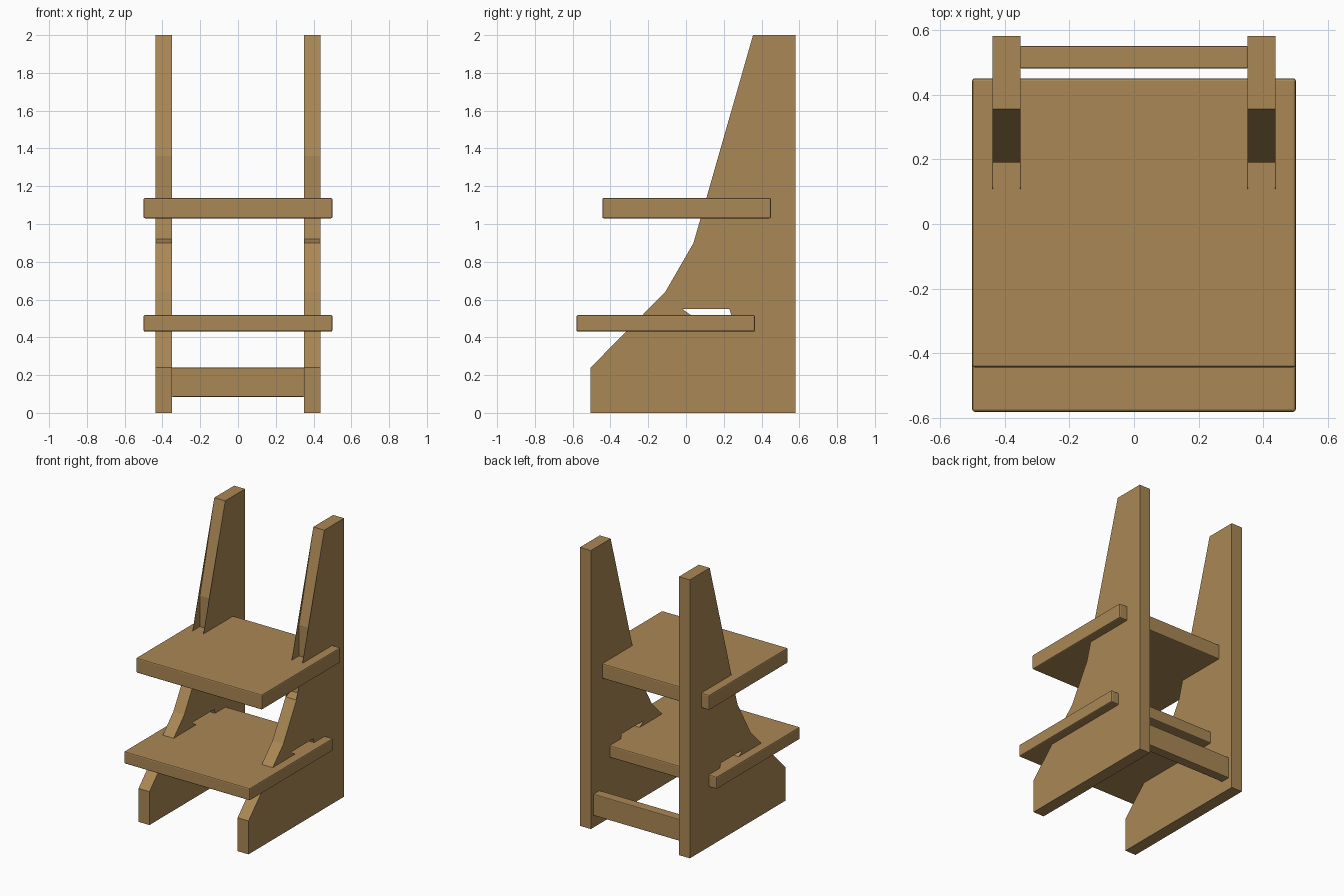
import bpy, bmesh

if "Cube" in bpy.data.objects:
    bpy.data.objects.remove(bpy.data.objects["Cube"], do_unlink=True)

wood = bpy.data.materials.new("warm wood")
wood.use_nodes = True
COLOUR = (0.40, 0.245, 0.09, 1)
wood.diffuse_color = COLOUR
wood.node_tree.nodes["Principled BSDF"].inputs["Base Color"].default_value = COLOUR


def finish(name, bm):
    bmesh.ops.recalc_face_normals(bm, faces=bm.faces)
    mesh = bpy.data.meshes.new(name)
    bm.to_mesh(mesh)
    bm.free()
    mesh.materials.append(wood)
    obj = bpy.data.objects.new(name, mesh)
    bpy.context.collection.objects.link(obj)
    return obj


def prism(name, profile, x0, x1):
    """Extrude a (y, z) profile along x."""
    bm = bmesh.new()
    face = bm.faces.new([bm.verts.new((x0, y, z)) for y, z in profile])
    ext = bmesh.ops.extrude_face_region(bm, geom=[face])
    moved = [v for v in ext["geom"] if isinstance(v, bmesh.types.BMVert)]
    bmesh.ops.translate(bm, verts=moved, vec=(x1 - x0, 0, 0))
    return finish(name, bm)


def board(name, x, y, z, bevel):
    """Box between the given ranges, with eased edges."""
    obj = prism(name, [(y[0], z[0]), (y[1], z[0]), (y[1], z[1]), (y[0], z[1])], *x)
    mod = obj.modifiers.new("eased edges", "BEVEL")
    mod.width = bevel
    mod.segments = 2
    return obj


# Side panel outline, hollowed along the front edge around the upper shelf
PANEL = [(0.58, 0), (0.58, 2), (0.355, 2), (0.19, 1.36), (0.19, 1.10),
         (0.12, 1.03), (0.10, 0.92), (0.04, 0.9), (-0.11, 0.64),
         (-0.505, 0.24), (-0.505, 0)]
# Thin cheeks that close the hollow at both faces of a panel
CHEEK = [(0.355, 2), (0.04, 0.9), (0.10, 0.92), (0.12, 1.03), (0.19, 1.10), (0.19, 1.36)]
# Clearance slot above the lower shelf
SLOT = [(-0.02, 0.55), (0.05, 0.5), (0.245, 0.5), (0.23, 0.55)]

for side, sx in (("left", 1), ("right", -1)):
    inner, outer = 0.35 * sx, 0.437 * sx
    panel = prism(side + "_side_panel", PANEL, inner, outer)
    cutter = prism(side + "_slot_cutter", SLOT, inner - 0.05 * sx, outer + 0.05 * sx)
    cutter.hide_render = True
    cutter.hide_set(True)
    cutter.display_type = "WIRE"
    cut = panel.modifiers.new("shelf slot", "BOOLEAN")
    cut.operation = "DIFFERENCE"
    cut.solver = "EXACT"
    cut.object = cutter
    # bake the slot so that no cutter remains
    bpy.context.view_layer.objects.active = panel
    bpy.ops.object.modifier_apply(modifier=cut.name)
    bpy.data.objects.remove(cutter, do_unlink=True)
    prism(side + "_inner_cheek", CHEEK, inner, inner + 0.002 * sx)
    prism(side + "_outer_cheek", CHEEK, outer - 0.002 * sx, outer)

# Shelves pass through both panels, and a rail ties the panels at the back
board("upper_shelf", (-0.5, 0.5), (-0.443, 0.45), (1.03, 1.138), 0.008)
board("lower_shelf", (-0.5, 0.5), (-0.58, 0.365), (0.43, 0.518), 0.008)
board("back_rail", (-0.352, 0.352), (0.48, 0.55), (0.085, 0.24), 0.005)
